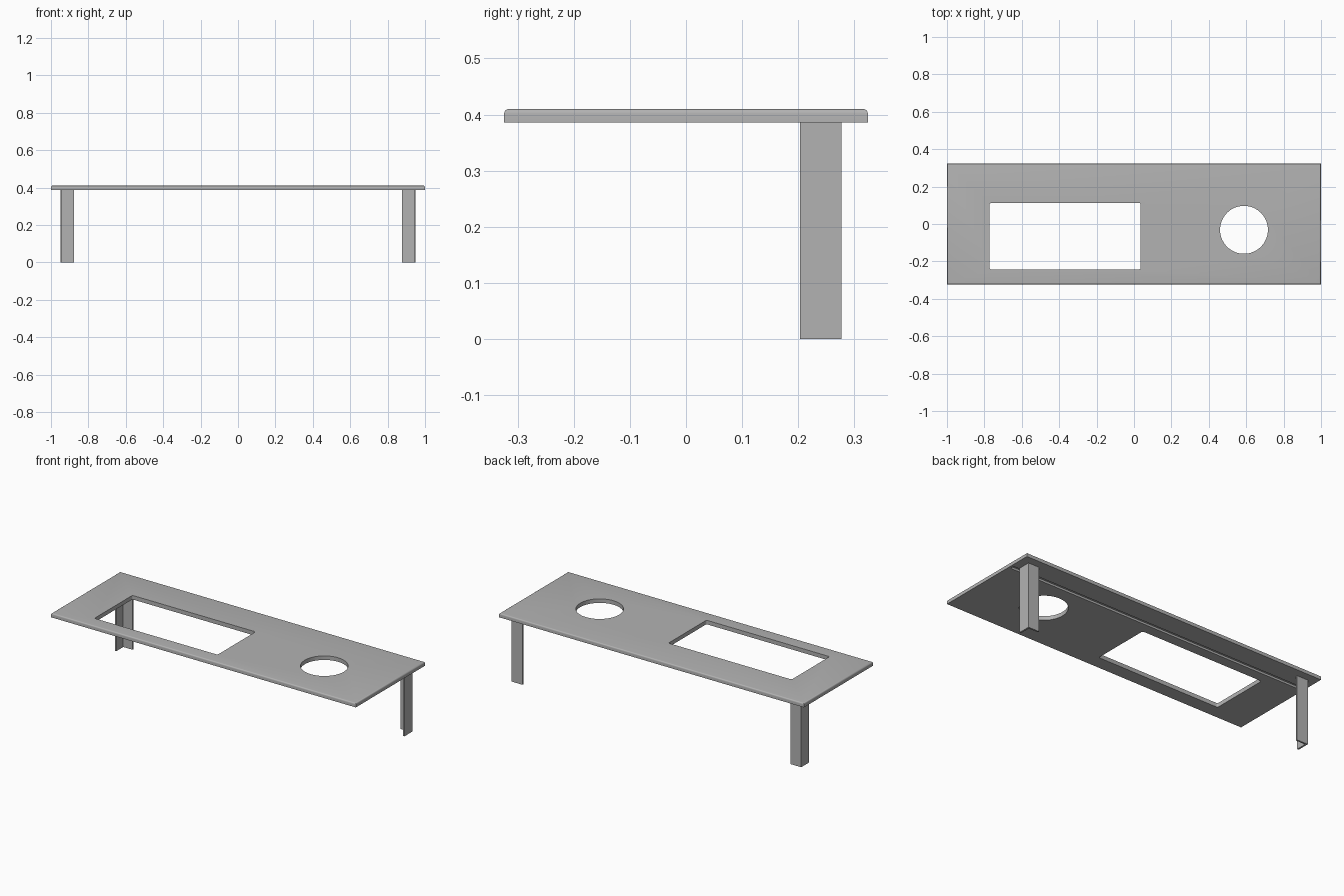
import bpy
import bmesh
from math import pi

cube = bpy.data.objects.get("Cube")
if cube:
    bpy.data.objects.remove(cube, do_unlink=True)

grey = bpy.data.materials.new("plain grey")
grey.use_nodes = True
colour = (0.45, 0.45, 0.45, 1)
grey.diffuse_color = colour
grey.node_tree.nodes["Principled BSDF"].inputs["Base Color"].default_value = colour

HALF_DEPTH = 0.324
UNDERSIDE, TOP = 0.386, 0.41


def add_object(name, bm):
    mesh = bpy.data.meshes.new(name)
    bmesh.ops.recalc_face_normals(bm, faces=bm.faces)
    bm.to_mesh(mesh)
    bm.free()
    mesh.materials.append(grey)
    obj = bpy.data.objects.new(name, mesh)
    bpy.context.collection.objects.link(obj)
    return obj


def prism(outline, low, high):
    """Extrude a flat outline upwards."""
    bm = bmesh.new()
    face = bm.faces.new([bm.verts.new((x, y, low)) for x, y in outline])
    grown = bmesh.ops.extrude_face_region(bm, geom=[face])["geom"]
    verts = [v for v in grown if isinstance(v, bmesh.types.BMVert)]
    bmesh.ops.translate(bm, verts=verts, vec=(0, 0, high - low))
    return bm


def rectangle(x0, x1, y0, y1):
    return [(x0, y0), (x1, y0), (x1, y1), (x0, y1)]


def bevel(bm, test, radius):
    edges = [e for e in bm.edges if test(*[v.co for v in e.verts])]
    bmesh.ops.bevel(bm, geom=edges, offset=radius, segments=4,
                    profile=0.5, affect='EDGES')


# Slab with softly rounded upper edges
bm = prism(rectangle(-1, 1, -HALF_DEPTH, HALF_DEPTH), UNDERSIDE, TOP)
bevel(bm, lambda a, b: min(a.z, b.z) > TOP - 0.001, 0.008)
top = add_object("table_top", bm)

# Rectangular opening with small corner radii
bm = prism(rectangle(-0.772, 0.036, -0.243, 0.113), 0.3, 0.5)
bevel(bm, lambda a, b: abs(a.z - b.z) > 0.1, 0.01)
cutters = [add_object("rectangular_opening_cutter", bm)]

# Round opening
bpy.ops.mesh.primitive_cylinder_add(vertices=64, radius=0.128, depth=0.2,
                                    location=(0.588, -0.031, 0.4))
cutters.append(bpy.context.object)
cutters[-1].name = "round_opening_cutter"

# Long groove under the back of the slab
bm = prism(rectangle(-0.985, 0.985, 0.175, 0.2), 0.3, UNDERSIDE + 0.012)
cutters.append(add_object("groove_cutter", bm))

bpy.context.view_layer.objects.active = top
for cutter in cutters:
    cutter.hide_render = True
    mod = top.modifiers.new("cut", 'BOOLEAN')
    mod.operation = 'DIFFERENCE'
    mod.solver = 'EXACT'
    mod.object = cutter
    bpy.ops.object.modifier_apply(modifier=mod.name)
    bpy.data.objects.remove(cutter, do_unlink=True)

bpy.ops.object.select_all(action='DESELECT')
top.select_set(True)
bpy.ops.object.shade_smooth_by_angle(angle=pi / 6)

# Angle-section legs, corner pointing outwards and back
OUT, IN, BACK, FRONT, WALL = 0.95, 0.878, 0.277, 0.203, 0.01
section = [(OUT, BACK), (IN, BACK), (IN, BACK - WALL),
           (OUT - WALL, BACK - WALL), (OUT - WALL, FRONT), (OUT, FRONT)]
for name, side in (("left_leg", 1), ("right_leg", -1)):
    add_object(name, prism([(side * x, y) for x, y in section], 0, UNDERSIDE))
